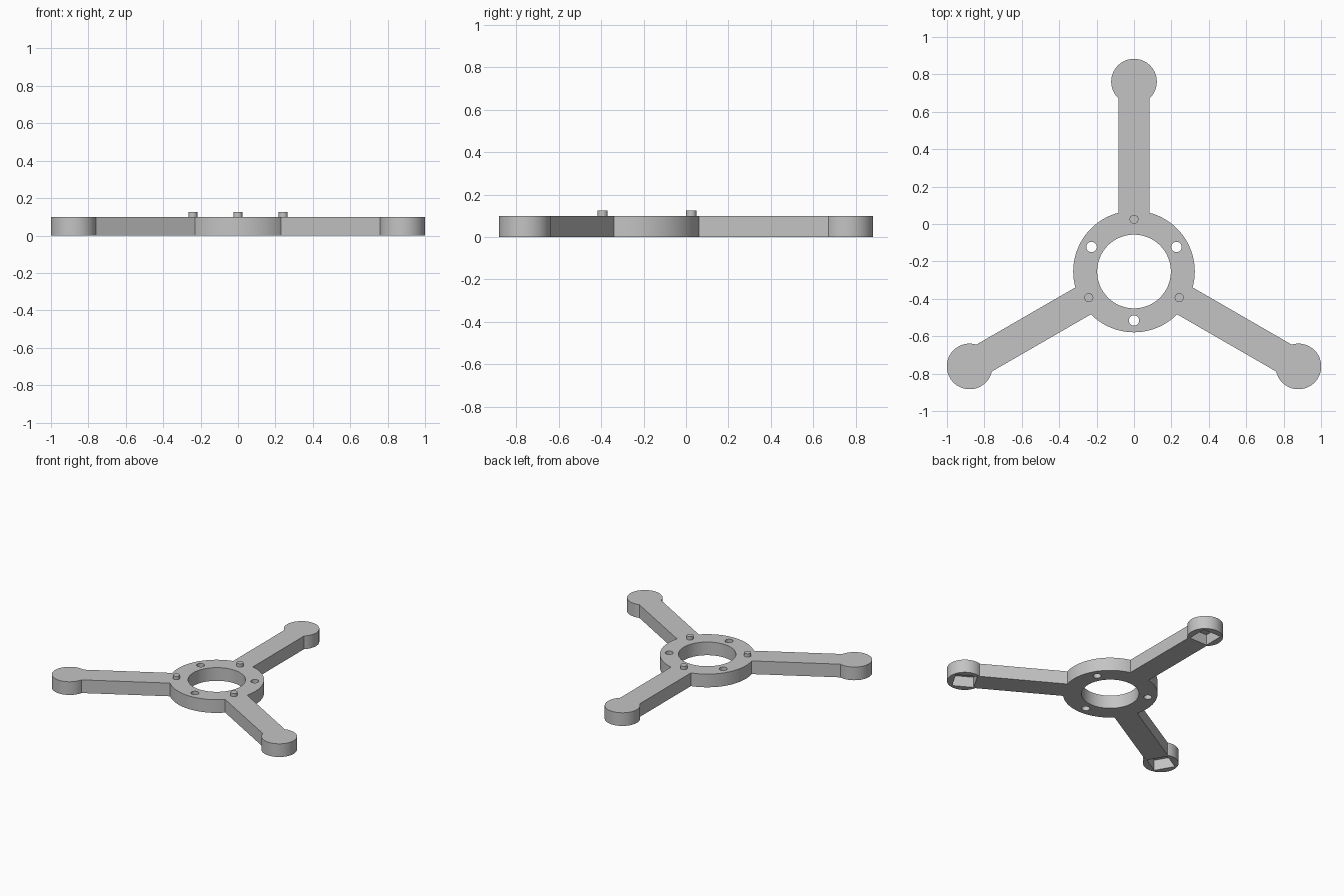
import bpy
from math import radians, cos, sin, pi

cube = bpy.data.objects.get("Cube")
if cube:
    bpy.data.objects.remove(cube, do_unlink=True)

CENTRE_Y = -0.254
THICK = 0.1
ARM_REACH = 1.015
ARM_ANGLES = [radians(a) for a in (90, 210, 330)]

grey = bpy.data.materials.new("plain grey")
grey.use_nodes = True
grey.diffuse_color = (0.55, 0.55, 0.55, 1)
grey.node_tree.nodes["Principled BSDF"].inputs["Base Color"].default_value = grey.diffuse_color


def polar(radius, angle):
    return radius * cos(angle), CENTRE_Y + radius * sin(angle)


def finish(name):
    obj = bpy.context.object
    obj.name = name
    obj.data.materials.append(grey)
    return obj


def cylinder(name, radius, reach, angle, z0, z1, sides=64):
    x, y = polar(reach, angle)
    bpy.ops.mesh.primitive_cylinder_add(vertices=sides, radius=radius, depth=z1 - z0,
                                        location=(x, y, (z0 + z1) / 2))
    return finish(name)


def box(name, length, width, reach, angle, z0, z1):
    x, y = polar(reach, angle)
    bpy.ops.mesh.primitive_cube_add(size=1, location=(x, y, (z0 + z1) / 2),
                                    rotation=(0, 0, angle))
    obj = bpy.context.object
    obj.scale = (length, width, z1 - z0)
    bpy.ops.object.transform_apply(location=False, rotation=False, scale=True)
    return finish(name)


def combine(target, tool, operation):
    mod = target.modifiers.new(operation.lower(), 'BOOLEAN')
    mod.operation = operation
    mod.solver = 'EXACT'
    mod.object = tool
    bpy.context.view_layer.objects.active = target
    bpy.ops.object.modifier_apply(modifier=mod.name)
    bpy.data.objects.remove(tool, do_unlink=True)


def smooth(obj):
    bpy.ops.object.select_all(action='DESELECT')
    obj.select_set(True)
    bpy.context.view_layer.objects.active = obj
    bpy.ops.object.shade_smooth_by_angle(angle=radians(30))


# Hub disc with three arms and round arm ends
frame = cylinder("frame", 0.325, 0, 0, 0, THICK, 96)
for angle in ARM_ANGLES:
    start = 0.26
    combine(frame, box("arm", ARM_REACH - start, 0.166, (ARM_REACH + start) / 2,
                       angle, 0, THICK), 'UNION')
    combine(frame, cylinder("arm_end", 0.122, ARM_REACH, angle, 0, THICK), 'UNION')

# Central opening, through holes between the arms, square pockets under the ends
combine(frame, cylinder("centre_cutter", 0.197, 0, 0, -0.1, 0.2, 96), 'DIFFERENCE')
for angle in ARM_ANGLES:
    combine(frame, cylinder("hole_cutter", 0.028, 0.262, angle + pi, -0.1, 0.2, 32), 'DIFFERENCE')
    combine(frame, box("pocket_cutter", 0.15, 0.15, ARM_REACH, angle, -0.1, 0.08), 'DIFFERENCE')
smooth(frame)

# Locating pins on top of the hub
for i, angle in enumerate(ARM_ANGLES):
    smooth(cylinder(f"pin_{i + 1}", 0.024, 0.279, angle, THICK - 0.02, 0.125, 32))
